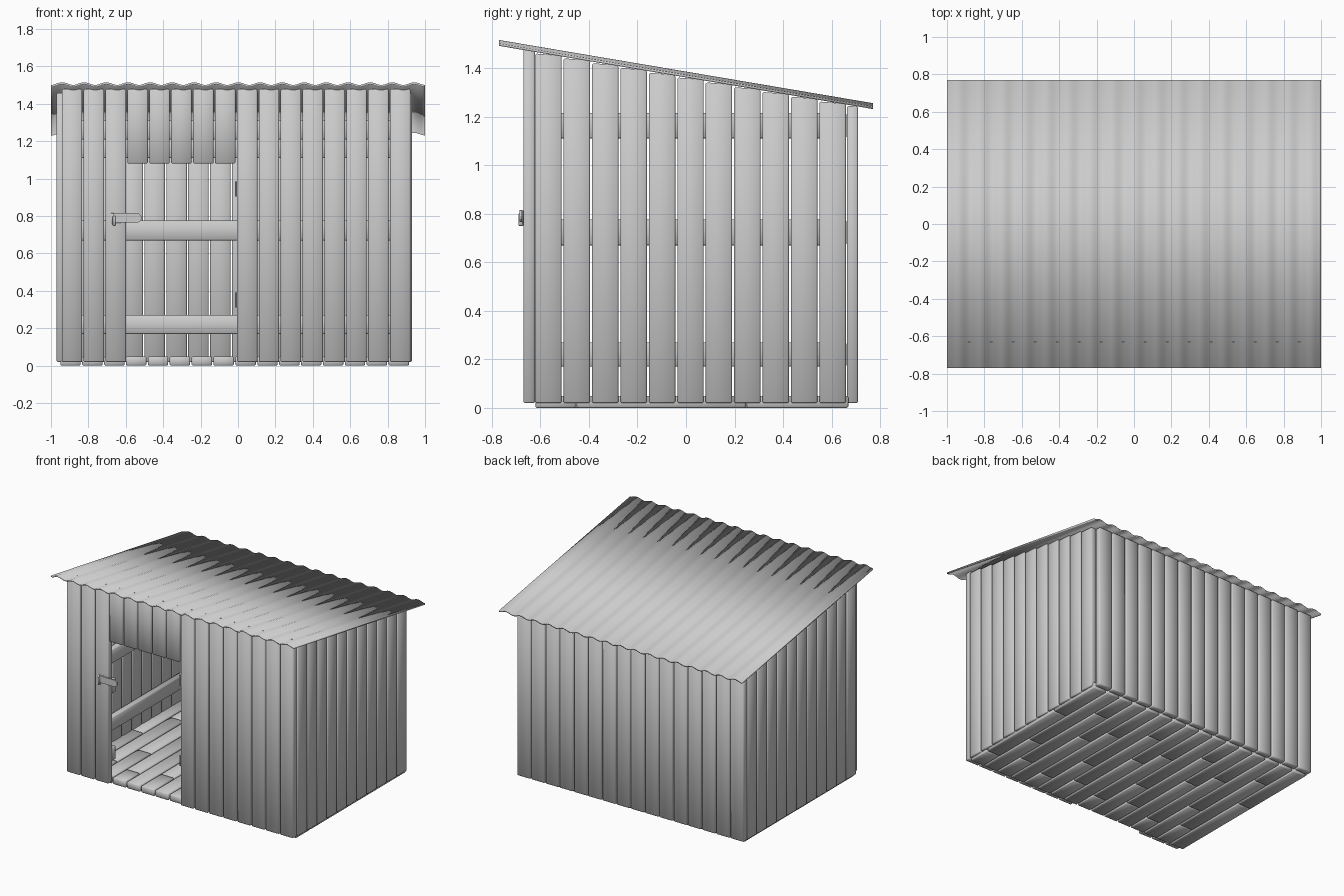
import bpy, bmesh, math
from mathutils import Vector

if "Cube" in bpy.data.objects:
    bpy.data.objects.remove(bpy.data.objects["Cube"])

PITCH, GAP = 0.117, 0.008
RAILS = [(0.17, 0.27), (0.67, 0.775), (1.11, 1.215)]


def roof_z(y):
    return 1.503 - (y + 0.77) * 0.169


def add_box(bm, lo, hi, tilt=0.0, bevel=0.006):
    """Bevelled box; tilt slopes the top along y."""
    part = bmesh.new()
    bmesh.ops.create_cube(part, size=1)
    for v in part.verts:
        top = v.co.z > 0
        v.co = Vector([lo[i] if v.co[i] < 0 else hi[i] for i in range(3)])
        if top:
            v.co.z -= tilt * (v.co.y - (lo[1] + hi[1]) / 2)
    bmesh.ops.bevel(part, geom=part.edges[:], offset=bevel, segments=1, affect='EDGES')
    me = bpy.data.meshes.new("tmp")
    part.to_mesh(me)
    part.free()
    bm.from_mesh(me)
    bpy.data.meshes.remove(me)


def finish(bm, name, smooth=True):
    bmesh.ops.recalc_face_normals(bm, faces=bm.faces[:])
    for f in bm.faces:
        f.smooth = smooth
    me = bpy.data.meshes.new(name)
    bm.to_mesh(me)
    bm.free()
    ob = bpy.data.objects.new(name, me)
    bpy.context.collection.objects.link(ob)
    return ob


def boxes(name, items, **kw):
    bm = bmesh.new()
    for lo, hi in items:
        add_box(bm, lo, hi, **kw)
    return finish(bm, name)


# Front wall: 16 plank slots, five shortened above the doorway
front = []
for i in range(16):
    x = -0.942 + i * PITCH
    z0 = 1.08 if 3 <= i <= 7 else 0.02
    front.append(((x, -0.67, z0), (x + PITCH - GAP, -0.622, 1.478)))
boxes("front_wall_planks", front)

# Back wall
boxes("back_wall_planks", [((-0.968 + i * PITCH, 0.662, 0.02),
                            (-0.968 + (i + 1) * PITCH - GAP, 0.708, 1.243)) for i in range(16)])

# Side walls, plank tops stepping down with the roof
for name, x0 in (("left_wall_planks", -0.97), ("right_wall_planks", 0.882)):
    planks = []
    for i in range(11):
        y = -0.621 + i * PITCH
        top = roof_z(y + PITCH / 2) - 0.013
        planks.append(((x0, y, 0.02), (x0 + 0.047, y + PITCH - GAP, top)))
    boxes(name, planks, tilt=0.08)

# Horizontal rails inside each wall
boxes("back_rails", [((-0.92, 0.615, a), (0.88, 0.661, b)) for a, b in RAILS])
boxes("left_rails", [((-0.922, -0.575, a), (-0.876, 0.614, b)) for a, b in RAILS])
boxes("right_rails", [((0.835, -0.575, a), (0.881, 0.614, b)) for a, b in RAILS])
front_rails = [((-0.92, -0.621, 1.21), (0.88, -0.576, 1.31))]
for a, b in RAILS[:2]:
    front_rails.append(((-0.92, -0.621, a), (-0.60, -0.576, b)))
    front_rails.append(((0.0, -0.621, a), (0.88, -0.576, b)))
boxes("front_rails", front_rails)

# Floor boards with staggered joints
floor = []
cuts = [(0.09,), (-0.38, 0.40), (-0.15,), (-0.45, 0.25)]
for i in range(16):
    x = -0.95 + i * PITCH
    ys = [-0.62, *cuts[i % 4], 0.672]
    for a, b in zip(ys, ys[1:]):
        floor.append(((x, a, 0.0), (x + PITCH - GAP, b - 0.004, 0.05)))
boxes("floor_boards", floor)

# Corrugated roof sheet
bm = bmesh.new()
N, WAVES = 17 * 10, 17
rows = []
for y in (-0.77, 0.77):
    row = []
    for i in range(N + 1):
        x = -1 + 2 * i / N
        z = roof_z(y) + 0.007 * math.cos(2 * math.pi * WAVES * (x + 0.94) / 2)
        row.append(bm.verts.new((x, y, z)))
    rows.append(row)
for i in range(N):
    bm.faces.new((rows[0][i], rows[0][i + 1], rows[1][i + 1], rows[1][i]))
roof = finish(bm, "roof_sheet")
mod = roof.modifiers.new("thickness", 'SOLIDIFY')
mod.thickness = 0.01
mod.offset = 0
bpy.context.view_layer.objects.active = roof
roof.select_set(True)
bpy.ops.object.shade_smooth_by_angle(angle=math.radians(40))

# Door latch: base plate, keeper and swinging bar with rounded tip
boxes("latch_plate", [((-0.68, -0.675, 0.76), (-0.625, -0.669, 0.815)),
                      ((-0.67, -0.69, 0.75), (-0.655, -0.67, 0.80))], bevel=0.002)
bm = bmesh.new()
outline = [(-0.665, 0.765), (-0.54, 0.765)]
outline += [(-0.54 + 0.025 * math.sin(t * math.pi / 6), 0.79 - 0.025 * math.cos(t * math.pi / 6))
            for t in range(1, 6)]
outline += [(-0.54, 0.815), (-0.665, 0.815)]
face = bm.faces.new([bm.verts.new((x, -0.686, z)) for x, z in outline])
ext = bmesh.ops.extrude_face_region(bm, geom=[face])
for v in ext["geom"]:
    if isinstance(v, bmesh.types.BMVert):
        v.co.y += 0.010
finish(bm, "latch_bar", smooth=False)

# Door hinges left on the jamb
for n, z in (("upper_hinge", 0.945), ("lower_hinge", 0.35)):
    boxes(n, [((-0.012, -0.66, z - 0.04), (-0.005, -0.63, z + 0.04))], bevel=0.002)
    bpy.ops.mesh.primitive_cylinder_add(vertices=10, radius=0.005, depth=0.08,
                                        location=(-0.011, -0.664, z))
    bpy.context.object.name = n + "_pin"
    bpy.ops.object.shade_smooth_by_angle()
